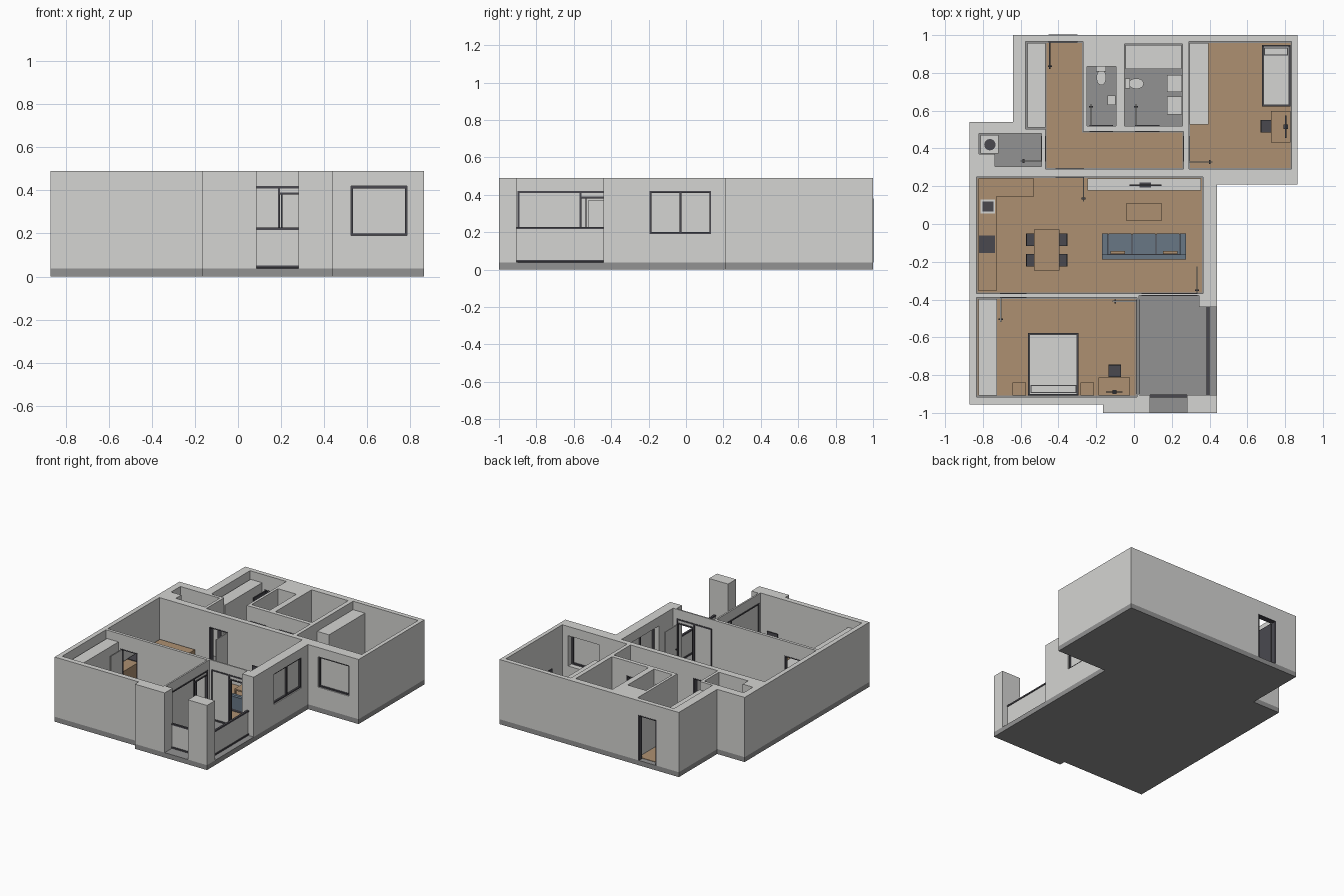
import bpy
import bmesh
from mathutils import Matrix, Vector

default_cube = bpy.data.objects.get("Cube")
if default_cube:
    bpy.data.objects.remove(default_cube, do_unlink=True)

FLOOR, TOP, DOOR_TOP = .037, .49, .38


def material(name, red, green, blue):
    mat = bpy.data.materials.new(name)
    mat.use_nodes = True
    color = (red, green, blue, 1)
    mat.diffuse_color = color
    mat.node_tree.nodes["Principled BSDF"].inputs["Base Color"].default_value = color
    return mat


WHITE = material("off white", .66, .66, .645)
GREY = material("stone grey", .29, .29, .29)
WOOD = material("warm wood", .42, .28, .165)
DARK = material("charcoal", .068, .066, .078)
BLUE = material("slate blue", .14, .185, .235)


def finish(name, bm, mat):
    mesh = bpy.data.meshes.new(name)
    bmesh.ops.recalc_face_normals(bm, faces=bm.faces)
    bm.to_mesh(mesh)
    bm.free()
    mesh.materials.append(mat)
    obj = bpy.data.objects.new(name, mesh)
    bpy.context.scene.collection.objects.link(obj)
    return obj


def boxes(name, mat, *spans):
    """One object from boxes given as x, x, y, y, z, z limits."""
    bm = bmesh.new()
    for x0, x1, y0, y1, z0, z1 in spans:
        size = Matrix.Diagonal((x1 - x0, y1 - y0, z1 - z0, 1))
        center = Vector((x0 + x1, y0 + y1, z0 + z1)) / 2
        bmesh.ops.create_cube(bm, size=1, matrix=Matrix.Translation(center) @ size)
    return finish(name, bm, mat)


def cylinder(name, mat, x, y, z0, z1, rx, ry):
    bm = bmesh.new()
    place = Matrix.Translation((x, y, (z0 + z1) / 2)) @ Matrix.Diagonal((rx, ry, z1 - z0, 1))
    bmesh.ops.create_cone(bm, cap_ends=True, segments=24, radius1=1, radius2=1, depth=1, matrix=place)
    return finish(name, bm, mat)


def prism(name, mat, outline, z0, z1):
    bm = bmesh.new()
    base = bm.faces.new([bm.verts.new((x, y, z0)) for x, y in outline])
    top = bmesh.ops.extrude_face_region(bm, geom=[base])["geom"]
    bmesh.ops.translate(bm, vec=(0, 0, z1 - z0), verts=[v for v in top if isinstance(v, bmesh.types.BMVert)])
    return finish(name, bm, mat)


# Slab and solid wall mass from one footprint
outline = [(-.87, -.955), (-.87, .54), (-.64, .54), (-.64, 1), (.865, 1), (.865, .21),
           (.44, .21), (.44, -1), (-.165, -1), (-.165, -.955)]
prism("floor_slab", GREY, outline, 0, FLOOR)
walls = prism("walls", WHITE, outline, FLOOR, TOP)


def carve(x0, x1, y0, y1, z0=-.1, z1=.6):
    cutter = boxes("cutter", WHITE, (x0, x1, y0, y1, z0, z1))
    cutter.hide_render = True
    mod = walls.modifiers.new("carve", "BOOLEAN")
    mod.operation, mod.solver, mod.object = "DIFFERENCE", "EXACT", cutter
    graph = bpy.context.evaluated_depsgraph_get()
    mesh = bpy.data.meshes.new_from_object(walls.evaluated_get(graph))
    walls.modifiers.clear()
    walls.data = mesh
    bpy.data.objects.remove(cutter, do_unlink=True)


# Rooms
rooms = [
    (-.468, -.27, .29, .965), (-.575, -.46, .503, .965), (-.28, .262, .29, .49),
    (-.25, -.095, .52, .835), (-.05, .257, .52, .953), (.29, .835, .29, .965),
    (-.735, -.49, .305, .48), (-.82, -.73, .37, .48), (-.835, .365, -.368, .25),
    (-.835, .015, -.915, -.39), (.027, .343, -.905, -.378), (.33, .6, -.905, -.44),
    (.085, .28, -1.2, -.89)]
for room in rooms:
    carve(*room)

# Wooden floors, set a little in from the walls
gap = .006
boxes("wood_floor", WOOD, *[(x0 + gap, x1 - gap, y0 + gap, y1 - gap, FLOOR - .01, FLOOR + .003)
                            for x0, x1, y0, y1 in (rooms[0], rooms[2], rooms[5], rooms[8], rooms[9])])


def frame(name, along, a0, a1, c0, c1, z0, z1, bars=(), sill=True, t=.01):
    """Dark frame in a wall running along x or y; c0, c1 are its depth limits."""
    parts = [(a0, a0 + t, z0, z1), (a1 - t, a1, z0, z1), (a0, a1, z1 - t, z1)]
    parts += [(b - t / 2, b + t / 2, z0, z1) for b in bars]
    if sill:
        parts.append((a0, a1, z0, z0 + t))
    boxes(name, DARK, *[(p, q, c0, c1, r, s) if along == "x" else (c0, c1, p, q, r, s)
                        for p, q, r, s in parts])


def door(name, along, a0, a1, c0, c1, leaf, mat=WHITE):
    """Framed opening with its leaf standing open; leaf holds x, x, y, y limits."""
    span = (a0, a1, c0 - .03, c1 + .03) if along == "x" else (c0 - .03, c1 + .03, a0, a1)
    carve(*span, FLOOR - .1, DOOR_TOP)
    frame(name + "_frame", along, a0, a1, c0 - .003, c1 + .003, FLOOR, DOOR_TOP, sill=False, t=.006)
    door_leaf(name, leaf, mat)


def door_leaf(name, leaf, mat=WHITE):
    x0, x1, y0, y1 = leaf
    boxes(name + "_leaf", mat, (*leaf, FLOOR + .005, DOOR_TOP - .007))
    x, y = (x0 + x1) / 2, (y0 + y1) / 2
    if x1 - x0 < y1 - y0:
        y = y0 + .015 if name != "bath_door" and name != "toilet_door" else y1 - .015
        handle = (x - .011, x + .011, y - .004, y + .004)
    else:
        x = x1 - .015 if name == "bedroom_door" else x0 + .015
        handle = (x - .004, x + .004, y - .011, y + .011)
    boxes(name + "_handle", DARK, (*handle, .19, .198))


door("entry_door", "x", -.453, -.3, .965, 1, (-.449, -.441, .82, .963), DARK)
door("living_door", "x", -.415, -.265, .25, .29, (-.271, -.264, .12, .25))
door("toilet_door", "x", -.235, -.11, .49, .52, (-.231, -.225, .52, .635))
door("bath_door", "x", .005, .135, .49, .52, (.008, .014, .52, .635))
door("bedroom_door", "y", .33, .465, .262, .29, (.29, .415, .325, .332))
door("laundry_door", "y", .33, .465, -.49, -.468, (-.6, -.49, .33, .337))
door("main_bedroom_door", "x", -.71, -.57, -.39, -.368, (-.709, -.702, -.52, -.39))

# Windows with fixed panes
carve(.525, .785, .15, .35, .19, .42)
frame("bedroom_window_frame", "x", .525, .785, .218, .25, .19, .42)
boxes("bedroom_window_pane", WHITE, (.53, .78, .23, .236, .195, .415))
carve(.35, .5, -.195, .135, .19, .42)
frame("living_window_frame", "y", -.195, .135, .4, .432, .19, .42, bars=(-.03,))
boxes("living_window_pane", WHITE, (.413, .419, -.19, .13, .195, .415))

# Glazed balcony fronts, each a fixed pane beside an open door
carve(.04, .335, -.43, -.34, -.1, .42)
frame("living_glazing_frame", "x", .04, .335, -.382, -.364, FLOOR, .42, bars=(.19,))
boxes("living_glazing_pane", WHITE, (.045, .19, -.376, -.37, FLOOR, .415))
boxes("living_glazing_transom", DARK, (.19, .335, -.38, -.366, .38, .39), (.2, .206, -.38, -.366, FLOOR, .385))
boxes("living_glazing_fanlight", WHITE, (.19, .335, -.376, -.37, .385, .415))
door_leaf("balcony_living_door", (.33, .337, -.365, -.225))
carve(-.01, .06, -.9, -.4, -.1, .42)
frame("bedroom_glazing_frame", "y", -.9, -.4, .012, .03, FLOOR, .42, bars=(-.565,))
boxes("bedroom_glazing_pane", WHITE, (.018, .024, -.895, -.565, FLOOR, .415))
boxes("bedroom_glazing_transom", DARK, (.014, .028, -.565, -.4, .38, .39), (.014, .028, -.538, -.532, FLOOR, .385))
boxes("bedroom_glazing_fanlight", WHITE, (.018, .024, -.565, -.4, .385, .415))
door_leaf("balcony_bedroom_door", (-.115, .013, -.413, -.406))

# Balcony railings
boxes("railing_panels", WHITE, (.388, .394, -.905, -.44, .045, .22), (.085, .28, -.914, -.908, .045, .22))
boxes("railing_bars", DARK, *[bar for z in (.04, .216) for bar in (
    (.383, .399, -.905, -.44, z, z + .011), (.085, .28, -.919, -.903, z, z + .011))])

# Wardrobes and the low media cabinet
boxes("wardrobes", WHITE, (-.822, -.725, -.908, -.397, FLOOR, .43), (.295, .395, .527, .958, FLOOR, .43),
      (-.565, -.468, .51, .958, FLOOR, .43))
boxes("media_cabinet", WHITE, (-.245, .355, .178, .24, FLOOR, .1))
boxes("television", DARK, (-.025, .145, .202, .21, .115, .21), (.03, .09, .192, .22, .1, .105),
      (.055, .065, .203, .209, .1, .12))


def table(name, x0, x1, y0, y1, height, t=.01):
    legs = [(x, x + t, y, y + t, FLOOR, height - t) for x in (x0, x1 - t) for y in (y0, y1 - t)]
    boxes(name, WOOD, (x0, x1, y0, y1, height - t, height), *legs)


def chair(name, x, y, dx, dy, r=.033, t=.006):
    """Chair with its back on the side given by dx, dy."""
    legs = [(a, a + t, b, b + t, FLOOR, .105) for a in (x - r, x + r - t) for b in (y - r, y + r - t)]
    cx, cy = x + dx * (r - t / 2), y + dy * (r - t / 2)
    wx, wy = (t / 2, r) if dx else (r, t / 2)
    boxes(name, DARK, (x - r, x + r, y - r, y + r, .105, .115),
          (cx - wx, cx + wx, cy - wy, cy + wy, .115, .185), *legs)


def bed(name, x0, x1, y0, y1, head):
    t = .008
    boxes(name + "_frame", DARK, (x0, x1, y0, y1, FLOOR, .085))
    boxes(name + "_mattress", WHITE, (x0 + t, x1 - t, y0 + t, y1 - t, .085, .115))
    edge = y1 - t if head > 0 else y0
    boxes(name + "_headboard", DARK, (x0, x1, edge, edge + t, .085, .16))
    py = y1 - .035 if head > 0 else y0 + .035
    boxes(name + "_pillow_trim", DARK, (x0 + .012, x1 - .012, py - .021, py + .021, .114, .117))
    boxes(name + "_pillow", WHITE, (x0 + .015, x1 - .015, py - .018, py + .018, .114, .127))


# Dining and living furniture
table("dining_table", -.53, -.395, -.247, -.028, .16)
for y in (-.083, -.193):
    chair("dining_chair_right", -.54, y, -1, 0)
    chair("dining_chair_left", -.385, y, 1, 0)
table("coffee_table", -.04, .145, .015, .112, .1)
sofa = (-.17, .275, -.187, -.05)
boxes("sofa_base", DARK, (-.165, .27, -.182, -.055, FLOOR, .06))
boxes("sofa_body", BLUE, (-.17, .275, -.187, -.055, .06, .08), (-.17, .275, -.187, -.162, .06, .155),
      (-.17, -.138, -.187, -.05, .06, .125), (.243, .275, -.187, -.05, .06, .125))
boxes("sofa_seams", DARK, (-.138, .243, -.163, -.056, .08, .095))
boxes("sofa_cushions", BLUE, *[(-.135 + i * .127, -.014 + i * .127, -.159, -.051, .08, .102) for i in range(3)])
boxes("sofa_pillows", WOOD, (-.125, -.048, -.16, -.142, .102, .14), (.153, .23, -.16, -.142, .102, .14))

# Kitchen
boxes("kitchen_counter", WOOD, (-.823, -.728, -.355, .24, FLOOR, .18), (-.729, -.53, .145, .24, FLOOR, .18))
boxes("sink_rim", WHITE, (-.812, -.735, .055, .13, .178, .184))
boxes("sink_bowl", DARK, (-.802, -.745, .065, .12, .18, .186))
boxes("hob", DARK, (-.82, -.735, -.153, -.06, .178, .185))

# Bedrooms
bed("double_bed", -.56, -.293, -.908, -.577, -1)
boxes("nightstands", WOOD, (-.642, -.573, -.908, -.84, FLOOR, .11), (-.283, -.213, -.908, -.84, FLOOR, .11))
table("main_desk", -.187, -.02, -.908, -.812, .16)
boxes("main_monitor", DARK, (-.147, -.06, -.893, -.886, .175, .23), (-.115, -.092, -.9, -.88, .16, .175))
chair("main_desk_chair", -.103, -.778, 0, 1)
bed("single_bed", .677, .828, .622, .948, 1)
table("side_desk", .725, .828, .432, .597, .16)
boxes("side_monitor", DARK, (.8, .807, .455, .575, .175, .23), (.792, .815, .503, .527, .16, .175))
chair("side_desk_chair", .703, .517, -1, 0)

# Bathrooms and laundry
boxes("shower_tray", WHITE, (-.045, .252, .82, .948, FLOOR, .1))
boxes("basins", WHITE, (.175, .255, .7, .79, FLOOR, .17), (.175, .255, .58, .675, FLOOR, .17),
      (-.14, -.097, .63, .68, FLOOR, .17))
for name, x, y, rx, ry, tank in (
        ("toilet_one", -.173, .775, .026, .04, (-.2, -.147, .807, .833)),
        ("toilet_two", .012, .743, .04, .028, (-.048, -.022, .717, .77))):
    cylinder(name + "_bowl", WHITE, x, y, FLOOR, .105, rx, ry)
    boxes(name + "_tank", WHITE, (*tank, FLOOR, .15))
boxes("washing_machine", WHITE, (-.812, -.717, .373, .47, FLOOR, .175))
cylinder("washing_machine_lid", DARK, -.763, .42, .174, .18, .03, .03)
